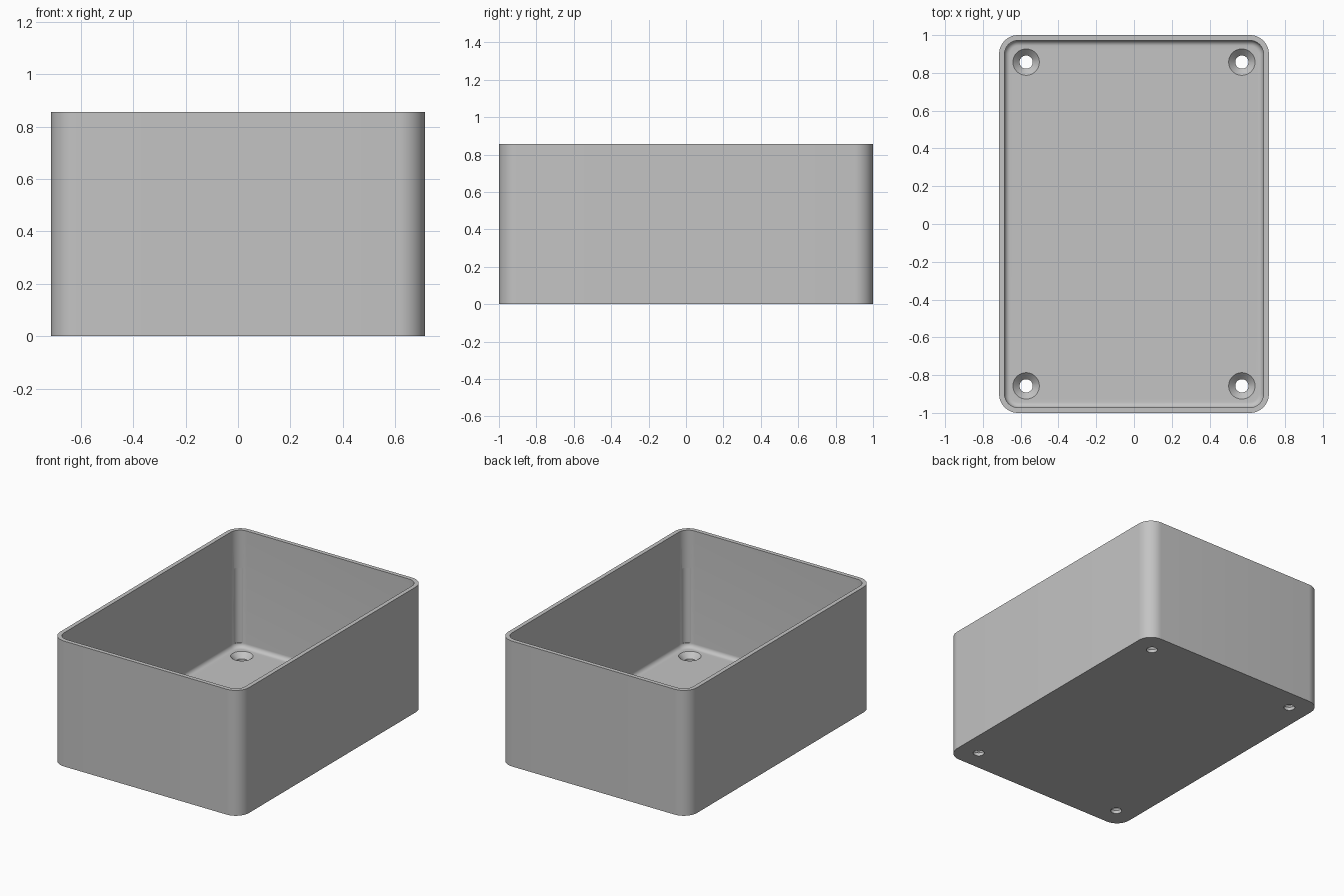
import bpy
import bmesh
from math import cos, sin, pi, radians

cube = bpy.data.objects.get("Cube")
if cube:
    bpy.data.objects.remove(cube, do_unlink=True)

HALF_X, HALF_Y, HEIGHT = 0.714, 1.0, 0.857
CORNER, WALL, FLOOR = 0.1, 0.0286, 0.0572
HOLE_X, HOLE_Y, HOLE_R = 0.571, 0.857, 0.035
SIGNS = [(1, 1), (-1, 1), (-1, -1), (1, -1)]
STEPS = 12


def rounded_loop(bm, inset, z):
    """Rounded rectangle at height z, moved inward by inset."""
    r = CORNER - inset
    verts = []
    for quarter, (sx, sy) in enumerate(SIGNS):
        for i in range(STEPS + 1):
            a = (quarter + i / STEPS) * pi / 2
            verts.append(bm.verts.new((sx * (HALF_X - CORNER) + r * cos(a),
                                       sy * (HALF_Y - CORNER) + r * sin(a), z)))
    return verts


def circle_loop(bm, x, y, r, z, sides=40):
    return [bm.verts.new((x + r * cos(2 * pi * i / sides),
                          y + r * sin(2 * pi * i / sides), z)) for i in range(sides)]


def skin(bm, loops):
    """Join successive loops and cap both ends."""
    for a, b in zip(loops, loops[1:]):
        for i in range(len(a)):
            j = (i + 1) % len(a)
            bm.faces.new((a[i], a[j], b[j], b[i]))
    bm.faces.new(loops[0][::-1])
    bm.faces.new(loops[-1])


def make_object(name, bm):
    bmesh.ops.recalc_face_normals(bm, faces=bm.faces)
    mesh = bpy.data.meshes.new(name)
    bm.to_mesh(mesh)
    bm.free()
    obj = bpy.data.objects.new(name, mesh)
    bpy.context.collection.objects.link(obj)
    return obj


# Open box: outer wall, rim, inner wall, filleted floor
bm = bmesh.new()
loops = [rounded_loop(bm, 0, 0), rounded_loop(bm, 0, HEIGHT), rounded_loop(bm, WALL, HEIGHT)]
for i in range(9):
    a = i / 8 * pi / 2
    loops.append(rounded_loop(bm, WALL * (2 - cos(a)), FLOOR + WALL * (1 - sin(a))))
skin(bm, loops)
box = make_object("open_box", bm)

# Cutters: countersunk screw holes, and shallow corner reliefs above them
holes = bmesh.new()
reliefs = bmesh.new()
reach = (CORNER - WALL - 0.034) * cos(pi / 4)
for sx, sy in SIGNS:
    x, y = sx * HOLE_X, sy * HOLE_Y
    profile = [(HOLE_R, -0.1), (HOLE_R, FLOOR - HOLE_R),
               (2 * HOLE_R, FLOOR), (2 * HOLE_R, FLOOR + 0.05)]
    skin(holes, [circle_loop(holes, x, y, r, z) for r, z in profile])
    x = sx * (HALF_X - CORNER + reach)
    y = sy * (HALF_Y - CORNER + reach)
    skin(reliefs, [circle_loop(reliefs, x, y, 0.04, z) for z in (FLOOR + WALL, 0.6)])

bpy.context.view_layer.objects.active = box
for name, cutter_bm in (("hole_cutter", holes), ("relief_cutter", reliefs)):
    cutter = make_object(name, cutter_bm)
    cutter.hide_render = True
    mod = box.modifiers.new(name, 'BOOLEAN')
    mod.operation = 'DIFFERENCE'
    mod.solver = 'EXACT'
    mod.object = cutter
    bpy.ops.object.modifier_apply(modifier=mod.name)
    bpy.data.objects.remove(cutter, do_unlink=True)

# Plain grey finish
grey = bpy.data.materials.new("plain_grey")
grey.use_nodes = True
colour = (0.55, 0.55, 0.55, 1)
grey.diffuse_color = colour
grey.node_tree.nodes["Principled BSDF"].inputs["Base Color"].default_value = colour
box.data.materials.clear()
box.data.materials.append(grey)

bpy.ops.object.select_all(action='DESELECT')
box.select_set(True)
bpy.ops.object.shade_smooth_by_angle(angle=radians(30))
